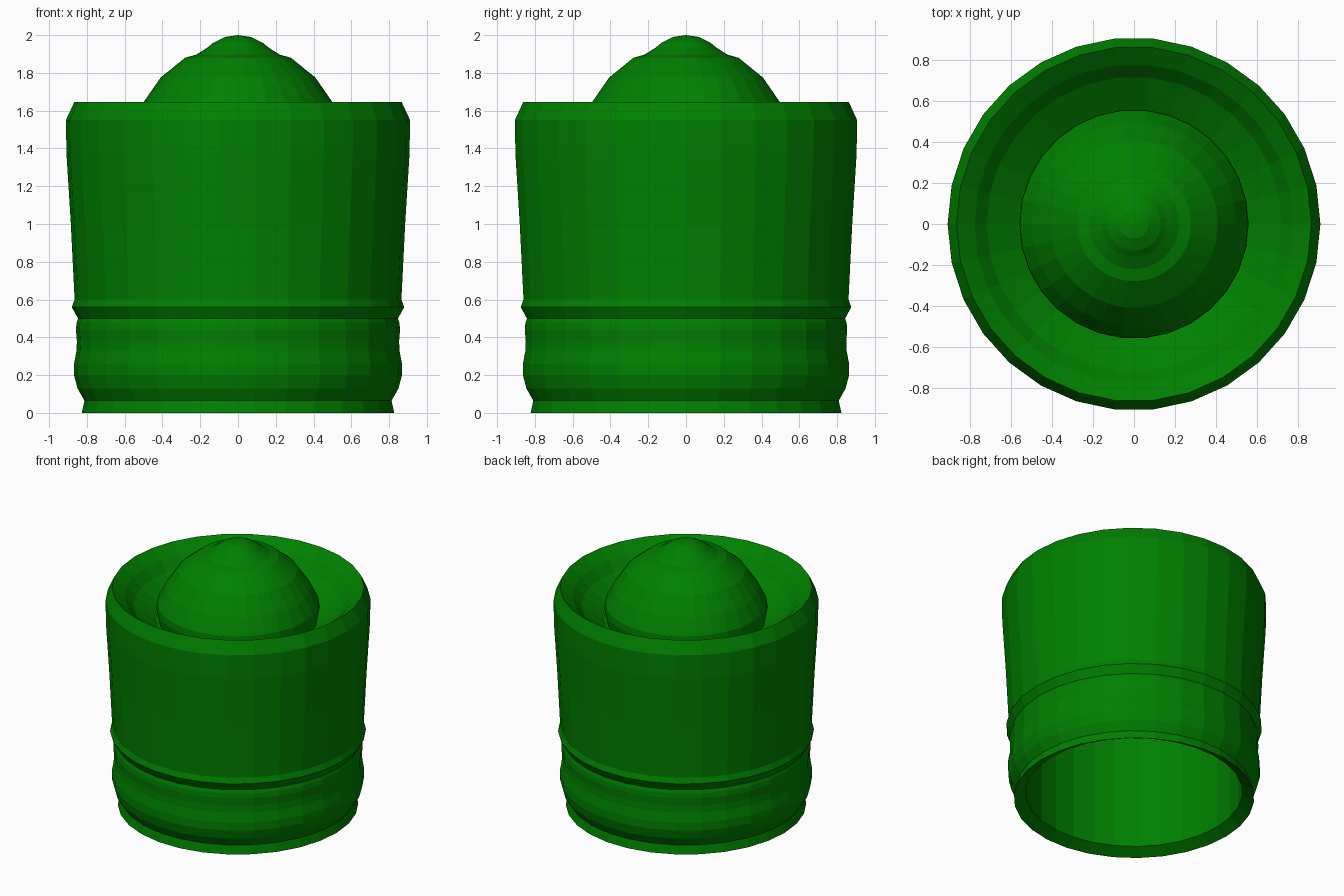
import bpy, bmesh, math

if "Cube" in bpy.data.objects:
    bpy.data.objects.remove(bpy.data.objects["Cube"])

SIDES = 30

green = bpy.data.materials.new("green")
green.diffuse_color = (0.0, 0.215, 0.0, 1)
green.use_nodes = True
green.node_tree.nodes["Principled BSDF"].inputs["Base Color"].default_value = green.diffuse_color


def lathe(name, profile):
    """Spin an (r, z) profile around z; r = 0 makes a pole."""
    bm = bmesh.new()
    rings = []
    for r, z in profile:
        if r == 0:
            rings.append([bm.verts.new((0, 0, z))] * SIDES)
        else:
            rings.append([bm.verts.new((r * math.cos(2 * math.pi * i / SIDES),
                                        r * math.sin(2 * math.pi * i / SIDES), z))
                          for i in range(SIDES)])
    for a, b in zip(rings, rings[1:]):
        for i in range(SIDES):
            j = (i + 1) % SIDES
            corners = list(dict.fromkeys((a[i], a[j], b[j], b[i])))
            bm.faces.new(corners)
    bmesh.ops.recalc_face_normals(bm, faces=bm.faces)
    mesh = bpy.data.meshes.new(name)
    bm.to_mesh(mesh)
    bm.free()
    mesh.materials.append(green)
    obj = bpy.data.objects.new(name, mesh)
    bpy.context.collection.objects.link(obj)
    return obj


# Hollow cup: inner cavity, foot, ribbed base, tapered wall, dished top
lathe("cup_body", [
    (0, 1.0), (0.745, 1.0), (0.745, 0.045),
    (0.827, 0.0), (0.813, 0.065),
    (0.85, 0.13), (0.868, 0.20), (0.868, 0.26), (0.855, 0.33),
    (0.853, 0.38), (0.858, 0.44), (0.855, 0.475), (0.847, 0.50),
    (0.88, 0.56), (0.865, 0.60),
    (0.885, 1.0), (0.908, 1.37), (0.911, 1.55), (0.867, 1.645),
    (0.78, 1.58), (0.72, 1.51), (0.56, 1.40), (0, 1.40),
])

# Domed plunger with a small raised tip
lathe("dome_button", [
    (0, 1.37), (0.54, 1.37), (0.56, 1.48), (0.558, 1.53), (0.50, 1.645),
    (0.41, 1.775), (0.28, 1.88), (0.22, 1.897), (0.16, 1.935),
    (0.13, 1.96), (0.07, 1.99), (0, 2.0),
])
